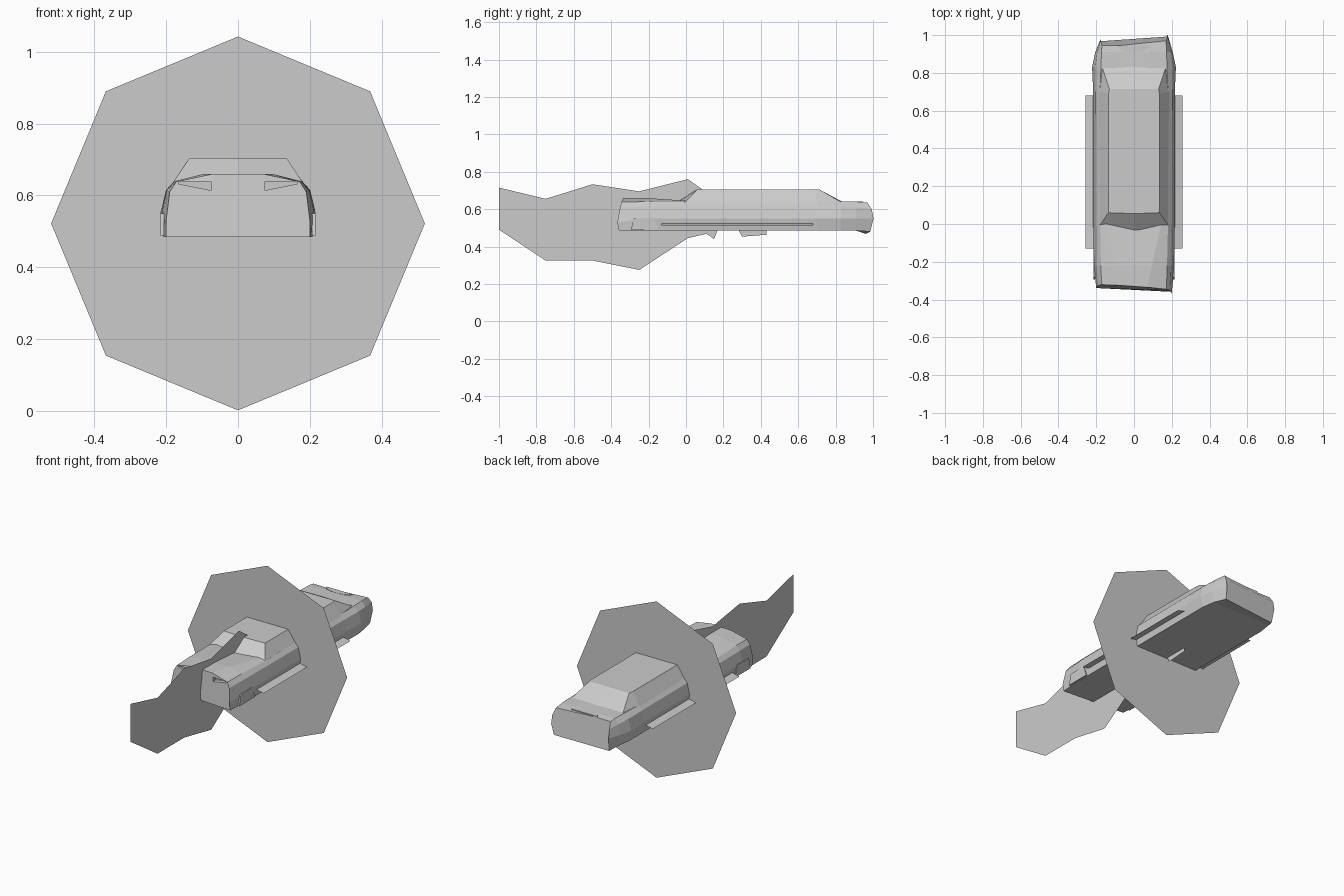
import bpy, bmesh, math

if "Cube" in bpy.data.objects:
    bpy.data.objects.remove(bpy.data.objects["Cube"])

grey = bpy.data.materials.new("plain_grey")
grey.diffuse_color = (0.6, 0.6, 0.6, 1)
grey.use_nodes = True
grey.node_tree.nodes["Principled BSDF"].inputs["Base Color"].default_value = grey.diffuse_color


def make(name, verts, faces, solid=True):
    mesh = bpy.data.meshes.new(name)
    mesh.from_pydata(verts, [], faces)
    if solid:
        bm = bmesh.new()
        bm.from_mesh(mesh)
        bmesh.ops.recalc_face_normals(bm, faces=bm.faces)
        bm.to_mesh(mesh)
        bm.free()
    mesh.materials.append(grey)
    ob = bpy.data.objects.new(name, mesh)
    bpy.context.collection.objects.link(ob)
    return ob


def sheet(name, verts):
    return make(name, verts, [list(range(len(verts)))], False)


def loft(name, rings):
    n = len(rings[0])
    faces = [list(range(n)), [(len(rings) - 1) * n + i for i in range(n)]]
    for r in range(len(rings) - 1):
        for i in range(n):
            j = (i + 1) % n
            faces.append([r * n + i, r * n + j, (r + 1) * n + j, (r + 1) * n + i])
    return make(name, [v for ring in rings for v in ring], faces)


def section(y, half, skew=0, lean=(0, 0, 0, 0, 0), droop=0):
    """Mirrored cross-section; lean shifts each level in y, droop lowers the left sill."""
    right = [(x, y + d + skew * x, z) for (x, z), d in zip(half, lean)]
    left = [(-x, y + d - skew * x, z) for (x, z), d in zip(half, lean)]
    left[0] = (left[0][0], left[0][1], left[0][2] - droop)
    return right + left[::-1]


# Lower body, nose to tail; the crown edges run inwards to the nose
body = loft("car_body", [
    section(-.345, [(.20, .485), (.20, .53), (.19, .61), (.172, .638), (.07, .660)],
            -.07, (.0, -.008, .006, .012, .015)),
    section(-.22, [(.207, .485), (.213, .55), (.198, .615), (.175, .64), (.095, .66)]),
    section(0.0, [(.207, .485), (.216, .55), (.20, .615), (.18, .637), (.145, .645)]),
    section(0.70, [(.207, .485), (.216, .55), (.203, .615), (.18, .64), (.08, .642)]),
    section(0.83, [(.207, .485), (.222, .55), (.205, .615), (.175, .64), (.08, .642)]),
    section(0.91, [(.195, .485), (.205, .55), (.195, .61), (.172, .64), (.08, .64)]),
    section(0.98, [(.172, .48), (.178, .55), (.178, .60), (.17, .635), (.08, .635)],
            .07, (-.007, .01, 0, -.022, -.03), .012),
])

# Headlight recesses under the bonnet lip
for side, s in (("right", 1), ("left", -1)):
    cutter = loft(side + "_headlight_cutter", [
        [(s * x, y, z) for y, z in ((-.42, low), (-.315, low), (-.315, .639), (-.42, .639))]
        for x, low in ((.075, .614), (.165, .632))])
    cutter.hide_render = True
    cutter.hide_viewport = True
    cut = body.modifiers.new("headlight", 'BOOLEAN')
    cut.operation = 'DIFFERENCE'
    cut.solver = 'EXACT'
    cut.object = cutter

# Cabin: bowed windscreen foot, flat roof, long sloping rear window
base = [(-.183, -.01), (0, -.055), (.183, -.01), (.187, .70), (.172, .84), (0, .85), (-.172, .84), (-.187, .70)]
roof = [(-.135, .06), (0, .055), (.135, .06), (.135, .69), (.13, .715), (0, .715), (-.13, .715), (-.135, .69)]
loft("cabin", [[(x, y, .632) for x, y in base], [(x, y, .704) for x, y in roof]])

# Side skirts and front wheel arch panels
for side, s in (("right", 1), ("left", -1)):
    sheet(side + "_side_wing", [(s * .20, -.13, .526), (s * .258, -.13, .513),
                               (s * .258, .68, .513), (s * .20, .68, .526)])
    outline = [(-.295, .488), (-.28, .55), (-.17, .555), (-.15, .488)]
    loft(side + "_front_arch", [[(s * x, y, z) for y, z in outline] for x in (.206, .215)])

# Curved tail notch, thin crescent
arc = [(.085 * math.cos(a), .945 - .035 * math.sin(a))
       for a in [math.pi * i / 6 for i in range(7)]]
loft("tail_notch", [[(x, y, z) for x, y in arc] for z in (.632, .641)])

# Upright octagonal disc across the car
sheet("octagon_disc", [(.52 * math.sin(i * math.pi / 4), .275, .522 + .52 * math.cos(i * math.pi / 4))
                       for i in range(8)])

# Ragged upright trail sheet along the centre line, its hem showing below the floor
top = [(-1, .715), (-.75, .655), (-.5, .733), (-.25, .695), (.01, .76),
       (.11, .69), (.15, .665), (.17, .65), (.28, .60), (.30, .59), (.43, .57)]
bottom = [(-1, .49), (-.75, .325), (-.5, .325), (-.25, .275), (.01, .445),
          (.11, .468), (.15, .44), (.17, .49), (.28, .49), (.30, .453), (.43, .463)]
n = len(top)
make("trail_sheet", [(0, y, z) for y, z in top + bottom],
     [[i, i + 1, n + i + 1, n + i] for i in range(n - 1)], False)
